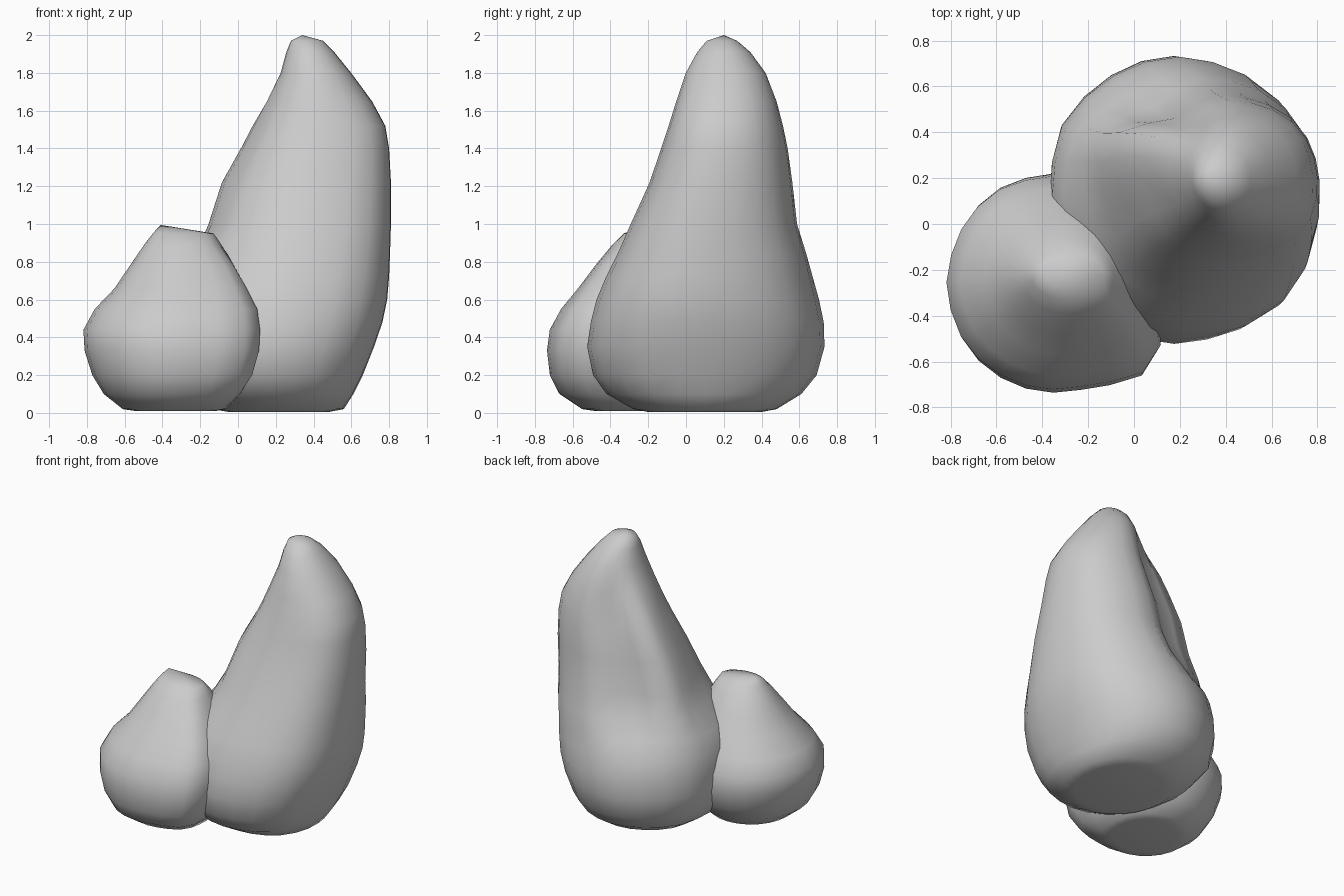
import bpy, bmesh, math, random

random.seed(4)
SIDES = 24


def smoothstep(a, b, t):
    t = max(0.0, min(1.0, (t - a) / (b - a)))
    return t * t * (3 - 2 * t)


def boulder(name, rings, tip, features, wobble):
    """Loft of oval rings (z, x_min, x_max, y_min, y_max).
    features: bulges or hollows (angle, amount, width, z_low, z_high)."""
    bm = bmesh.new()
    lumps = [random.uniform(-wobble, wobble) for _ in range(SIDES)]
    loops = []
    for z, x0, x1, y0, y1 in rings:
        cx, cy, rx, ry = (x0 + x1) / 2, (y0 + y1) / 2, (x1 - x0) / 2, (y1 - y0) / 2
        loop = []
        for i in range(SIDES):
            a = math.tau * i / SIDES
            k = 1 + lumps[i] * min(1, z * 2)
            for deg, amount, width, low, high in features:
                d = a - math.radians(deg)
                off = math.atan2(math.sin(d), math.cos(d))
                fade = smoothstep(low, low + 0.25, z) * (1 - smoothstep(high - 0.3, high, z))
                k += amount * fade * math.exp(-(off / width) ** 2)
            loop.append(bm.verts.new((cx + rx * k * math.cos(a), cy + ry * k * math.sin(a), z)))
        loops.append(loop)
    for lo, hi in zip(loops, loops[1:]):
        for i in range(SIDES):
            j = (i + 1) % SIDES
            bm.faces.new((lo[i], lo[j], hi[j], hi[i]))
    bm.faces.new(loops[0][::-1])
    peak = bm.verts.new(tip)
    for i in range(SIDES):
        bm.faces.new((loops[-1][i], loops[-1][(i + 1) % SIDES], peak))
    bmesh.ops.recalc_face_normals(bm, faces=bm.faces)
    mesh = bpy.data.meshes.new(name)
    bm.to_mesh(mesh)
    bm.free()
    obj = bpy.data.objects.new(name, mesh)
    bpy.context.collection.objects.link(obj)
    bpy.ops.object.select_all(action='DESELECT')
    obj.select_set(True)
    bpy.context.view_layer.objects.active = obj
    bpy.ops.object.shade_smooth_by_angle(angle=math.radians(80))
    return obj


# Tall boulder, leaning to the right
boulder("tall_boulder", [
    (0.005, -0.05, 0.48, -0.20, 0.40),
    (0.02, -0.14, 0.56, -0.28, 0.48),
    (0.10, -0.26, 0.61, -0.42, 0.61),
    (0.20, -0.34, 0.66, -0.49, 0.69),
    (0.35, -0.37, 0.72, -0.52, 0.73),
    (0.48, -0.37, 0.765, -0.50, 0.725),
    (0.60, -0.36, 0.79, -0.47, 0.70),
    (0.72, -0.31, 0.80, -0.42, 0.67),
    (0.84, -0.22, 0.805, -0.36, 0.64),
    (1.00, -0.15, 0.81, -0.29, 0.59),
    (1.22, -0.08, 0.81, -0.19, 0.565),
    (1.40, 0.02, 0.80, -0.13, 0.54),
    (1.52, 0.08, 0.78, -0.09, 0.515),
    (1.65, 0.15, 0.71, -0.05, 0.48),
    (1.80, 0.225, 0.60, 0.00, 0.42),
    (1.91, 0.255, 0.51, 0.06, 0.34),
    (1.97, 0.28, 0.45, 0.11, 0.27),
], (0.34, 0.20, 2.0), [
    (-42, 0.08, 0.42, -0.1, 1.8),    # full front right
    (48, 0.03, 0.35, -0.1, 1.6),     # full back right
    (148, 0.04, 0.30, -0.2, 0.8),    # foot at the back left
    (153, 0.13, 0.22, 0.65, 1.75),   # ridge on the left
    (118, -0.17, 0.30, 0.60, 1.85),  # hollow behind the ridge
    (200, -0.07, 0.30, 0.75, 1.80),  # hollow in front of the ridge
], 0.008)

# Low boulder at the front left
boulder("low_boulder", [
    (0.01, -0.54, -0.12, -0.48, -0.06),
    (0.02, -0.61, -0.06, -0.55, 0.01),
    (0.10, -0.71, 0.01, -0.67, 0.11),
    (0.20, -0.77, 0.07, -0.72, 0.18),
    (0.33, -0.81, 0.105, -0.735, 0.22),
    (0.44, -0.815, 0.11, -0.72, 0.21),
    (0.55, -0.755, 0.095, -0.66, 0.16),
    (0.66, -0.65, 0.04, -0.57, 0.09),
    (0.78, -0.57, -0.02, -0.48, 0.02),
    (0.89, -0.495, -0.09, -0.39, -0.06),
    (0.95, -0.45, -0.13, -0.33, -0.12),
], (-0.41, -0.20, 0.995), [
    (-40, 0.21, 0.36, -0.1, 1.0),    # squared front right corner
], 0.01)
